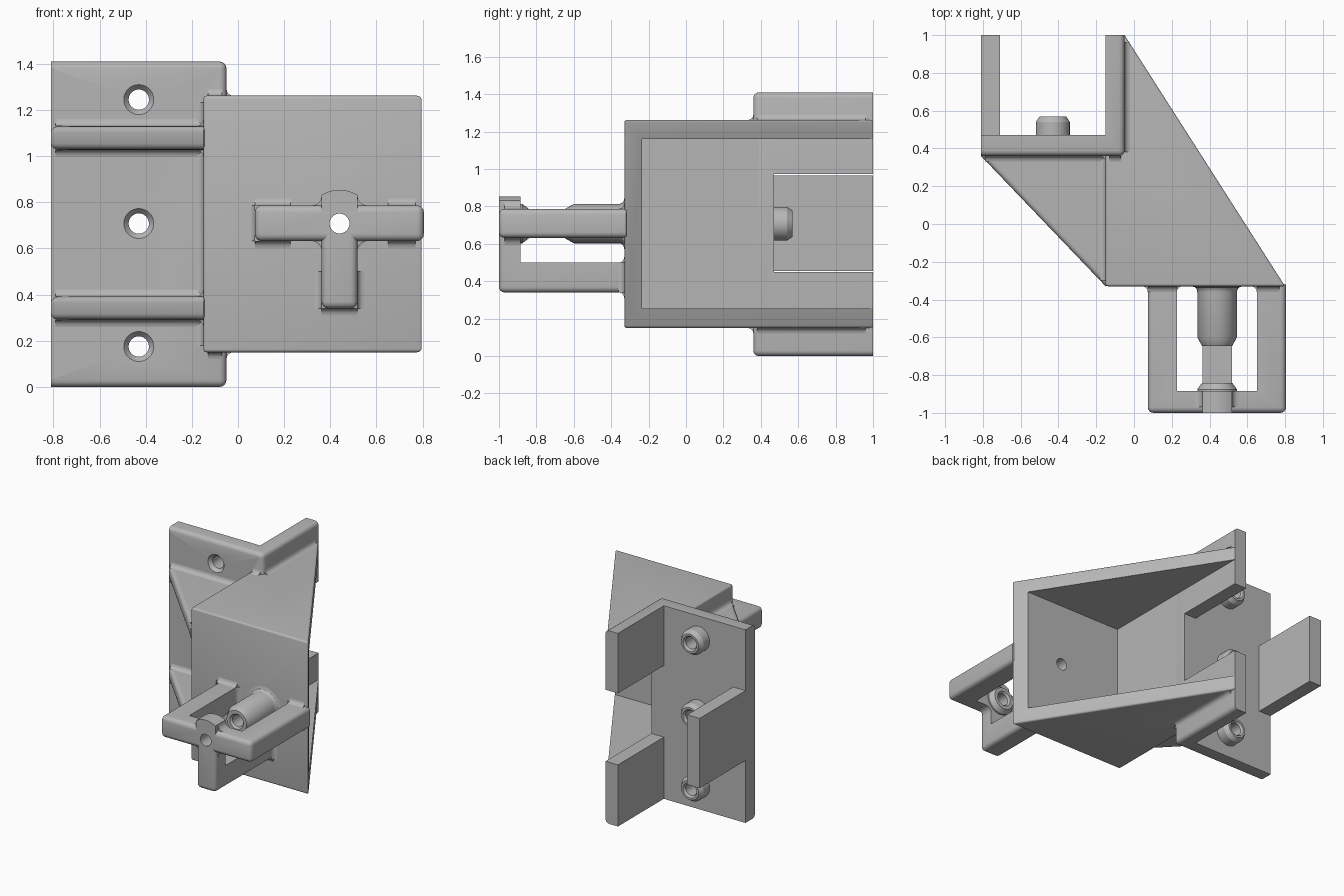
import bpy, bmesh, math
from mathutils import Vector

cube = bpy.data.objects.get("Cube")
if cube:
    bpy.data.objects.remove(cube, do_unlink=True)

grey = bpy.data.materials.new("plain grey")
grey.use_nodes = True
COLOR = (0.47, 0.47, 0.47, 1)
grey.diffuse_color = COLOR
grey.node_tree.nodes["Principled BSDF"].inputs["Base Color"].default_value = COLOR

R = 0.03  # general edge radius


def finish(name, bm):
    bmesh.ops.recalc_face_normals(bm, faces=bm.faces)
    mesh = bpy.data.meshes.new(name)
    bm.to_mesh(mesh)
    bm.free()
    mesh.materials.append(grey)
    obj = bpy.data.objects.new(name, mesh)
    bpy.context.collection.objects.link(obj)
    smooth(obj)
    return obj


def activate(obj):
    bpy.ops.object.select_all(action='DESELECT')
    obj.select_set(True)
    bpy.context.view_layer.objects.active = obj


def smooth(obj):
    activate(obj)
    bpy.ops.object.shade_smooth_by_angle(angle=math.radians(32))


def prism(name, pts, axis, lo, hi, rounded=None, radius=R):
    """Extrude a 2D outline along an axis; round the edges whose midpoint passes the test."""
    place = {'x': lambda a, b, t: (t, a, b),
             'y': lambda a, b, t: (a, t, b),
             'z': lambda a, b, t: (a, b, t)}[axis]
    bm = bmesh.new()
    ends = [[bm.verts.new(place(a, b, t)) for a, b in pts] for t in (lo, hi)]
    n = len(pts)
    for ring in ends:
        bm.faces.new(ring)
    for i in range(n):
        j = (i + 1) % n
        bm.faces.new((ends[0][i], ends[0][j], ends[1][j], ends[1][i]))
    bmesh.ops.recalc_face_normals(bm, faces=bm.faces)
    if rounded:
        edges = [e for e in bm.edges if rounded((e.verts[0].co + e.verts[1].co) / 2, e)]
        bmesh.ops.bevel(bm, geom=edges, offset=radius, segments=4, profile=0.5,
                        affect='EDGES', clamp_overlap=True)
    return finish(name, bm)


def rect(a0, a1, b0, b1):
    return [(a0, b0), (a1, b0), (a1, b1), (a0, b1)]


def fillet(name, axis, corner, signs, lo, hi, r=R):
    """Concave strip filling an inside corner."""
    (a, b), (s, t) = corner, signs
    arc = [(a + s * r * (1 - math.sin(k * math.pi / 8)),
            b + t * r * (1 - math.cos(k * math.pi / 8))) for k in range(5)]
    return prism(name, [corner] + arc, axis, lo, hi)


def lathe(name, profile, cx, cz, tube=True, n=32):
    """Turn (radius, y) points around an axis parallel to y."""
    bm = bmesh.new()
    rings = [[bm.verts.new((cx + r * math.cos(2 * math.pi * i / n), y,
                            cz + r * math.sin(2 * math.pi * i / n))) for i in range(n)]
             for r, y in profile]
    pairs = list(zip(rings, rings[1:]))
    if tube:
        pairs.append((rings[-1], rings[0]))
    else:
        bm.faces.new(rings[0])
        bm.faces.new(rings[-1])
    for p, q in pairs:
        for i in range(n):
            j = (i + 1) % n
            bm.faces.new((p[i], p[j], q[j], q[i]))
    return finish(name, bm)


def cut(obj, cutter):
    mod = obj.modifiers.new("cut", 'BOOLEAN')
    mod.operation = 'DIFFERENCE'
    mod.solver = 'EXACT'
    mod.object = cutter
    activate(obj)
    bpy.ops.object.modifier_apply(modifier=mod.name)
    bpy.data.objects.remove(cutter, do_unlink=True)
    smooth(obj)


def normals_pass(edge, test):
    return all(test(f.normal) for f in edge.link_faces)


def window():
    return prism("window_cutter", rect(0.47, 1.2, 0.45, 0.972), 'x', -0.3, 0.02)


# Back plate with the side fins; outer front edges are rounded
plate = prism("back_plate", [(-.81, .36), (-.05, .36), (-.05, 1), (-.15, 1), (-.15, .47), (-.81, .47)],
              'z', 0, 1.41,
              lambda m, e: normals_pass(e, lambda n: n.y < -.5 or n.x > .5 or abs(n.z) > .5))
cut(plate, window())
prism("middle_fin", rect(-.81, -.71, .42, 1), 'z', .456, .966)

# Hollow pegs on the back of the plate, with holes through it
PEG_X = -0.43
for z in (0.175, 0.708, 1.245):
    cut(plate, lathe("hole_cutter", [(.075, .35), (.065, .36), (.044, .385), (.044, .5)], PEG_X, z, False))
    lathe("locating_peg", [(.044, .44), (.09, .44), (.09, .54), (.07, .57), (.055, .57), (.044, .555)],
          PEG_X, z)

# Wedge housing, open on its diagonal side
BOTTOM, TOP = 0.15, 1.262
housing = prism("wedge_housing", [(-.15, -.33), (.8, -.33), (-.05, 1), (-.08, 1), (-.08, .42), (-.15, .42)],
                'z', BOTTOM, TOP, lambda m, e: normals_pass(e, lambda n: n.y < .9))
cut(housing, prism("cavity_cutter", [(-.05, -.235), (1.2, -.235), (1.2, 1.2), (-.05, 1.2)],
                   'z', .255, 1.16))
cut(housing, window())

# Two slanted ribs between the plate and the housing
for z0, z1 in ((.29, .392), (1.027, 1.13)):
    prism("slanted_rib", [(-.81, .36), (-.15, -.33), (-.13, -.31), (-.13, .4), (-.81, .4)], 'z', z0, z1,
          lambda m, e: -.7 < m.x < -.3 and m.y < .3 and abs(e.verts[0].co.z - e.verts[1].co.z) < .01)
    for z, s in ((z0, -1), (z1, 1)):
        fillet("rib_plate_fillet", 'x', (.36, z), (-1, s), -.79, -.15)
        fillet("rib_housing_fillet", 'y', (-.15, z), (-1, s), -.3, .36)

# Fillets where the housing meets the plate and fin
for z, s in ((BOTTOM, -1), (TOP, 1)):
    fillet("fin_fillet", 'y', (-.05, z), (1, s), .38, .96)
    fillet("plate_fillet", 'x', (.36, z), (-1, s), -.13, -.07)
fillet("housing_side_fillet", 'z', (-.15, .36), (-1, -1), BOTTOM + R, TOP - R)

# Front bracket: U-shaped frame and an L-shaped lower arm
X0, X1, Z0, Z1 = 0.073, 0.805, 0.632, 0.787
AX, AZ = 0.44, 0.708
BAR = -0.885
frame = prism("bracket_frame", [(X0, -1), (X1, -1), (X1, -.32), (.65, -.3), (.65, BAR), (.227, BAR),
                                (.227, -.3), (X0, -.3)], 'z', Z0, Z1,
              lambda m, e: m.y < -.4 and (m.x < X0 + .02 or m.x > X1 - .02 or m.y < -.98))
A0, A1 = AX - .078, AX + .078
lower = prism("lower_arm", [(-1, .34), (-.3, .34), (-.3, .5), (BAR, .5), (BAR, AZ), (-1, AZ)],
              'x', A0, A1, lambda m, e: m.y < -.4 and m.z < .69 and (m.z < .36 or m.y < -.98))
arc = [(AX + .146 * math.sin(k * .14), AZ + .146 * math.cos(k * .14)) for k in range(-4, 5)]
cap = prism("bracket_cap", [(A0, AZ)] + arc + [(A1, AZ)], 'y', -1, BAR)
for part in (frame, lower, cap):
    cut(part, lathe("bore_cutter", [(.043, -1.1), (.043, -.8)], AX, AZ, False))
cut(housing, lathe("bore_cutter", [(.043, -.4), (.043, -.2)], AX, AZ, False))
for x, s in ((A0, -1), (A1, 1)):
    fillet("cap_fillet", 'y', (x, Z1), (s, 1), -1 + R, BAR, .04)
    fillet("lower_bar_fillet", 'y', (x, Z0), (s, -1), -1 + R, BAR, .04)

# Fillets where the arms meet the housing front
for x0, x1, z0, z1 in ((X0, .227, Z0, Z1), (.65, .77, Z0, Z1), (A0, A1, .34, .5)):
    for z, s in ((z0, -1), (z1, 1)):
        fillet("arm_fillet", 'x', (-.33, z), (-1, s), x0, x1)
    sides = [(x0, -1)] + ([(x1, 1)] if x1 < .7 else [])
    for x, s in sides:
        fillet("arm_side_fillet", 'z', (x, -.33), (s, -1), z0, z1)

# Facing hollow studs on the shared bore
TIP = [(.105, -.6), (.08, -.645), (.055, -.645), (.043, -.63)]
lathe("long_stud", [(.043, -.3), (.135, -.3), (.135, -.33), (.117, -.335), (.108, -.345), (.105, -.36)] + TIP,
      AX, AZ)
lathe("short_stud", [(.043, -.9), (.105, -.9), (.105, -.875), (.08, -.842), (.055, -.842), (.043, -.856)],
      AX, AZ)
